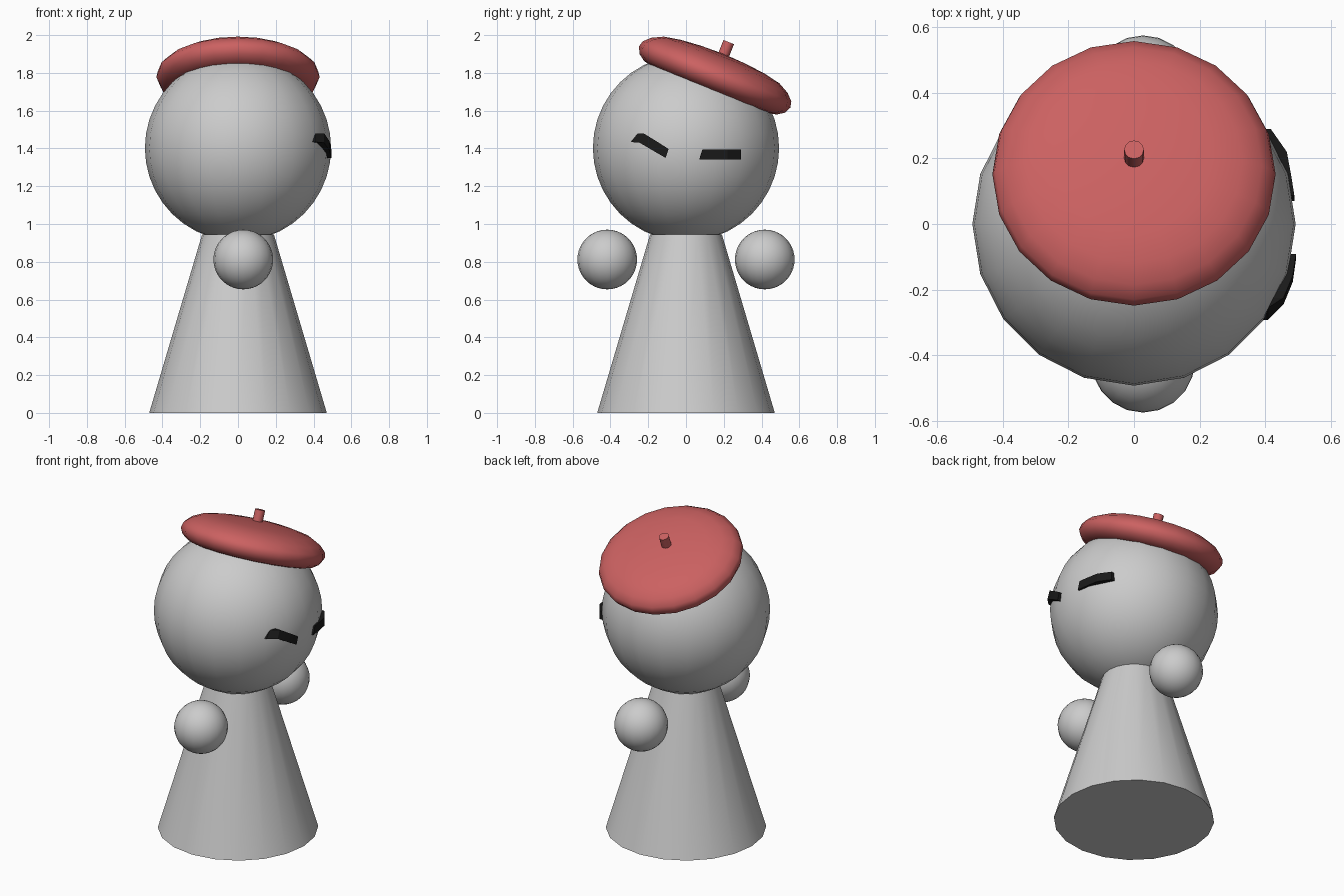
import bpy, bmesh, math
from mathutils import Matrix

if "Cube" in bpy.data.objects:
    bpy.data.objects.remove(bpy.data.objects["Cube"])

SEG = 20
HEAD_Z = 1.402
TILT = math.radians(22)


def material(name, rgb):
    m = bpy.data.materials.new(name)
    m.diffuse_color = (*rgb, 1)
    m.use_nodes = True
    m.node_tree.nodes["Principled BSDF"].inputs["Base Color"].default_value = m.diffuse_color
    return m


def finish(bm, name, mat=None, angle=40):
    bmesh.ops.recalc_face_normals(bm, faces=bm.faces)
    me = bpy.data.meshes.new(name)
    bm.to_mesh(me)
    bm.free()
    ob = bpy.data.objects.new(name, me)
    bpy.context.collection.objects.link(ob)
    if mat:
        me.materials.append(mat)
    bpy.ops.object.select_all(action='DESELECT')
    ob.select_set(True)
    bpy.context.view_layer.objects.active = ob
    bpy.ops.object.shade_smooth_by_angle(angle=math.radians(angle))
    return ob


def sphere(name, loc, r):
    bm = bmesh.new()
    bmesh.ops.create_uvsphere(bm, u_segments=SEG, v_segments=SEG, radius=r,
                              matrix=Matrix.Translation(loc))
    return finish(bm, name)


def lathe(name, profile, mat=None, seg=SEG, matrix=Matrix()):
    """Revolve (radius, height) points around z; caps close the open ends."""
    bm = bmesh.new()
    rings = []
    for r, z in profile:
        if r == 0:
            rings.append([bm.verts.new((0, 0, z))] * seg)
        else:
            rings.append([bm.verts.new((r * math.cos(a), r * math.sin(a), z))
                          for a in (2 * math.pi * i / seg for i in range(seg))])
    for lo, hi in zip(rings, rings[1:]):
        for i in range(seg):
            j = (i + 1) % seg
            bm.faces.new(list(dict.fromkeys((lo[i], lo[j], hi[j], hi[i]))))
    for (r, _), ring in ((profile[0], rings[0]), (profile[-1], rings[-1])):
        if r:
            bm.faces.new(ring)
    bm.transform(matrix)
    return finish(bm, name, mat)


def eye(name, stations, mat):
    """Curved strip; each station is bottom y, z, top y, z and outer x."""
    bm = bmesh.new()
    rings = []
    for yb, zb, yt, zt, x in stations:
        rings.append([bm.verts.new(c) for c in
                      ((x, yb, zb), (x, yt, zt), (x - .05, yt, zt), (x - .05, yb, zb))])
    for a, b in zip(rings, rings[1:]):
        for i in range(4):
            j = (i + 1) % 4
            bm.faces.new((a[i], a[j], b[j], b[i]))
    bm.faces.new(rings[0])
    bm.faces.new(rings[-1])
    return finish(bm, name, mat, 15)


red = material("red", (0.6, 0.12, 0.12))
black = material("black", (0.01, 0.01, 0.01))

# Body cone, head and floating hands
lathe("body", [(0.47, 0), (0.19, 0.945)])
sphere("head", (0, 0, HEAD_Z), 0.493)
for side, s in (("right", -1), ("left", 1)):
    sphere(side + "_hand", (0.028, s * 0.417, 0.812), 0.158)

# Beret and stem share an axis tilted about the head centre
tilt = (Matrix.Translation((0, 0, HEAD_Z)) @ Matrix.Rotation(-TILT, 4, 'X')
        @ Matrix.Translation((0, 0, 0.425)))
lathe("beret", [(0, .112), (.13, .107), (.24, .096), (.33, .078), (.39, .047),
                (.425, .012), (.432, -.02), (.415, -.055), (.38, -.08),
                (.34, -.09), (0, -.09)], red, matrix=tilt)
lathe("beret_stem", [(.03, .09), (.03, .18)], red, seg=12, matrix=tilt)

# Eyes look along +x: one slanted, one level
eye("slanted_eye", [(-.293, 1.434, -.256, 1.48, .408), (-.245, 1.43, -.225, 1.48, .456),
                    (-.177, 1.39, -.158, 1.439, .484), (-.108, 1.35, -.092, 1.397, .494)], black)
eye("level_eye", [(.07, 1.342, .087, 1.395, .489), (.15, 1.342, .15, 1.395, .479),
                  (.22, 1.342, .22, 1.395, .466), (.29, 1.342, .29, 1.395, .417)], black)
